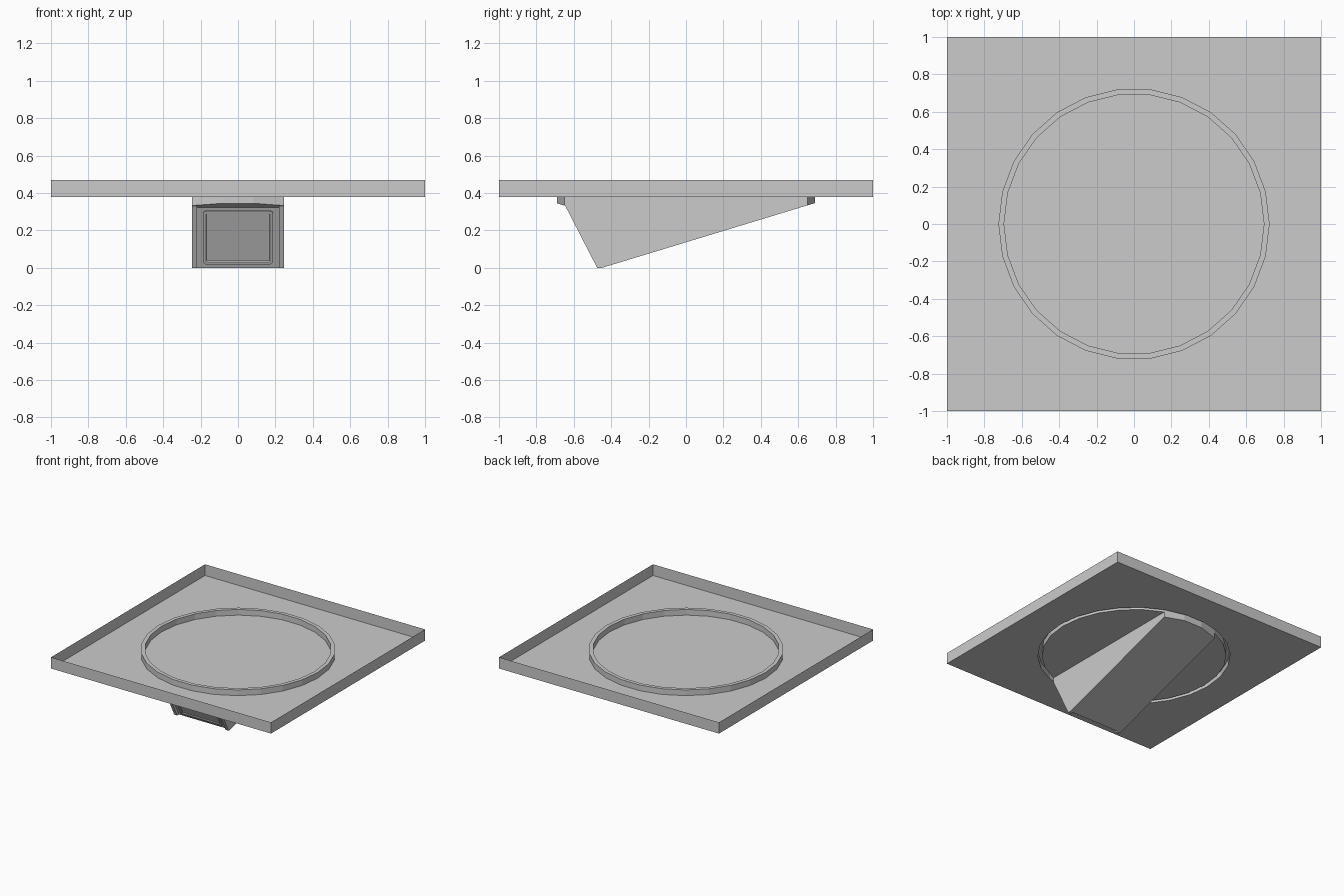
import bpy, bmesh, math
from mathutils import Vector, Matrix

if "Cube" in bpy.data.objects:
    bpy.data.objects.remove(bpy.data.objects["Cube"])

N = 26                      # sides of the round bead
R_OUT, R_IN = 0.725, 0.695
FLOOR, RIM, BEAD = 0.378, 0.47, 0.425
SLANT_UP = Vector((0, -0.175, 0.34)).normalized()
SLANT_OUT = Vector((0, -0.34, -0.175)).normalized()
TOE = Vector((0, -0.475, 0))


def finish(name, bm):
    bmesh.ops.recalc_face_normals(bm, faces=bm.faces)
    me = bpy.data.meshes.new(name)
    bm.to_mesh(me)
    bm.free()
    ob = bpy.data.objects.new(name, me)
    bpy.context.collection.objects.link(ob)
    return ob


def ring(bm, r, z):
    return [bm.verts.new((r * math.cos(2 * math.pi * i / N),
                          r * math.sin(2 * math.pi * i / N), z)) for i in range(N)]


def walls(bm, a, b):
    n = len(a)
    for i in range(n):
        j = (i + 1) % n
        bm.faces.new((a[i], a[j], b[j], b[i]))


def clipped_block(name, planes):
    """Block whose ends follow the bead, cut by planes (point, outward normal)."""
    bm = bmesh.new()
    q = [(0.247, 0.65), (0.084, 0.69)]
    plan = (q + [(-x, y) for x, y in reversed(q)] + [(-x, -y) for x, y in q]
            + [(x, -y) for x, y in reversed(q)])
    low = [bm.verts.new((x, y, 0)) for x, y in plan]
    top = [bm.verts.new((x, y, FLOOR)) for x, y in plan]
    walls(bm, low, top)
    bm.faces.new(low)
    bm.faces.new(top)
    for co, no in planes:
        bmesh.ops.bisect_plane(bm, geom=bm.verts[:] + bm.edges[:] + bm.faces[:],
                               plane_co=co, plane_no=no, clear_outer=True)
        edges = [e for e in bm.edges if e.is_boundary]
        if edges:
            bmesh.ops.holes_fill(bm, edges=edges, sides=0)
    # the top is hidden against the tray
    hidden = [f for f in bm.faces if all(v.co.z > FLOOR - 1e-4 for v in f.verts)]
    bmesh.ops.delete(bm, geom=hidden, context='FACES')
    return finish(name, bm)


# Thin open tray with a hollow raised bead
bm = bmesh.new()
corners = [(-1, -1), (1, -1), (1, 1), (-1, 1)]
low = [bm.verts.new((x, y, FLOOR)) for x, y in corners]
high = [bm.verts.new((x, y, RIM)) for x, y in corners]
walls(bm, low, high)
rings = [ring(bm, r, z) for r, z in
         [(R_OUT, FLOOR), (R_OUT, BEAD), (R_IN, BEAD), (R_IN, FLOOR)]]
for a, b in zip(rings, rings[1:]):
    walls(bm, a, b)
bm.faces.new(rings[3])
border = [bm.edges.get((loop[i], loop[(i + 1) % len(loop)]))
          for loop in (low, rings[0]) for i in range(len(loop))]
bmesh.ops.triangle_fill(bm, edges=border, use_beauty=True)
bmesh.ops.dissolve_limit(bm, angle_limit=0.01, verts=bm.verts, edges=bm.edges)
finish("tray", bm)

# Wedge housing: recessed core, two cheeks and the front lip
belly = (Vector((0, -0.45, 0)), Vector((0, 0.345, -1.135)).normalized())
front = (TOE, SLANT_OUT)
recess = (TOE - SLANT_OUT * 0.02, SLANT_OUT)
X = Vector((1, 0, 0))
clipped_block("housing_core", [belly, recess, (X * 0.22, X), (X * -0.22, -X)])
for side, s in (("left", -1), ("right", 1)):
    clipped_block(side + "_cheek", [belly, front, (X * s * 0.22, -X * s)])
clipped_block("front_lip", [(Vector((0, -0.69, 0.345)), Vector((0, -0.3, -1)).normalized()),
                            (Vector((0, -0.6, 0)), Vector((0, 1, 0)))])

# Rounded window with a rim on the slanted front
bm = bmesh.new()
face = bm.faces.new([bm.verts.new((x * 0.188, y * 0.16, 0)) for x, y in corners])
bmesh.ops.bevel(bm, geom=bm.verts[:], offset=0.02, segments=3, profile=0.5, affect='VERTICES')
ext = bmesh.ops.extrude_face_region(bm, geom=bm.faces[:])
bmesh.ops.translate(bm, verts=[v for v in ext['geom'] if isinstance(v, bmesh.types.BMVert)],
                    vec=(0, 0, 0.01))
top = [f for f in ext['geom'] if isinstance(f, bmesh.types.BMFace)]
bmesh.ops.inset_region(bm, faces=top, thickness=0.016, depth=0)
bmesh.ops.inset_region(bm, faces=top, thickness=0.004, depth=-0.006)
m = Matrix((X, SLANT_UP, SLANT_OUT)).transposed().to_4x4()
m.translation = (0, -0.537, 0.165)
bm.transform(m)
finish("window", bm)
